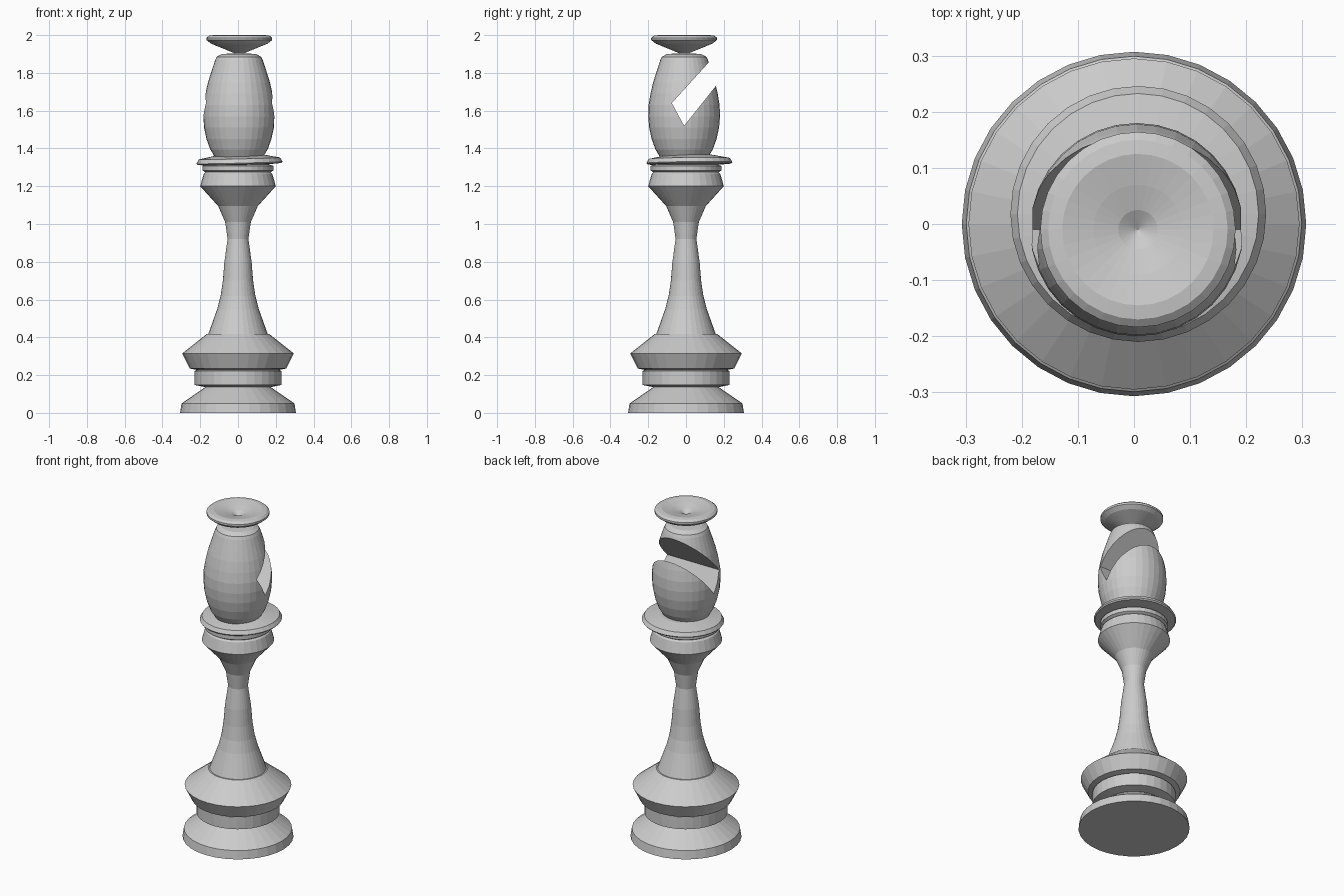
import bpy, bmesh, math
from mathutils import Matrix

if "Cube" in bpy.data.objects:
    bpy.data.objects.remove(bpy.data.objects["Cube"])

SIDES = 32
grey = bpy.data.materials.new("stone grey")
grey.diffuse_color = (0.6, 0.6, 0.6, 1)
grey.use_nodes = True
grey.node_tree.nodes["Principled BSDF"].inputs["Base Color"].default_value = grey.diffuse_color


def finish(name, bm):
    bmesh.ops.recalc_face_normals(bm, faces=bm.faces)
    mesh = bpy.data.meshes.new(name)
    bm.to_mesh(mesh)
    bm.free()
    mesh.materials.append(grey)
    obj = bpy.data.objects.new(name, mesh)
    bpy.context.collection.objects.link(obj)
    return obj


def lathe(name, profile, centre=(0, 0), tilt=None):
    """Revolve (radius, height) points into a closed solid; radius 0 makes a pole."""
    bm = bmesh.new()
    rings = []
    for r, z in profile:
        if r == 0:
            rings.append([bm.verts.new((0, 0, z))])
        else:
            rings.append([bm.verts.new((r * math.cos(2 * math.pi * i / SIDES),
                                        r * math.sin(2 * math.pi * i / SIDES), z))
                          for i in range(SIDES)])
    for a, b in zip(rings, rings[1:]):
        for i in range(SIDES):
            j = (i + 1) % SIDES
            if len(a) == 1:
                bm.faces.new((a[0], b[j], b[i]))
            elif len(b) == 1:
                bm.faces.new((a[i], a[j], b[0]))
            else:
                bm.faces.new((a[i], a[j], b[j], b[i]))
    for ring in (rings[0], rings[-1]):
        if len(ring) > 1:
            bm.faces.new(ring)
    if tilt:
        mid = Matrix.Translation((0, 0, profile[0][1]))
        rot = Matrix.Rotation(tilt[0], 4, 'X') @ Matrix.Rotation(tilt[1], 4, 'Y')
        bm.transform(mid @ rot @ mid.inverted())
    bm.transform(Matrix.Translation((centre[0], centre[1], 0)))
    return finish(name, bm)


# foot and the stacked mouldings above it
lathe("foot", [(0.307, 0), (0.299, 0.05), (0.175, 0.135), (0.165, 0.15)])
lathe("lower_ring", [(0.18, 0.138), (0.23, 0.148), (0.23, 0.222), (0.20, 0.235)])
lathe("base_flange", [(0.22, 0.228), (0.255, 0.235), (0.295, 0.315), (0.165, 0.418)])

# waisted stem flaring into the capital
lathe("stem", [(0.16, 0.41), (0.135, 0.48), (0.11, 0.55), (0.092, 0.62), (0.08, 0.7),
               (0.072, 0.80), (0.055, 0.92), (0.068, 1.01), (0.105, 1.095),
               (0.2, 1.2), (0.182, 1.265), (0.165, 1.28)])
lathe("neck_ring", [(0.165, 1.27), (0.187, 1.283), (0.187, 1.308), (0.15, 1.32)])

# slightly tilted collar disc
lathe("collar", [(0.15, 1.312), (0.222, 1.318), (0.228, 1.325), (0.215, 1.347),
                 (0.13, 1.364)], (0.008, 0.018), (0.012, -0.025))

# egg-shaped head
head = lathe("head", [(0.125, 1.35), (0.152, 1.395), (0.172, 1.45), (0.185, 1.51),
                      (0.19, 1.57), (0.188, 1.63), (0.178, 1.69), (0.164, 1.75),
                      (0.145, 1.81), (0.126, 1.868), (0.118, 1.885), (0.09, 1.9),
                      (0, 1.905)], (0.005, -0.01))

# diagonal slot cut through the back of the head
bm = bmesh.new()
outline = [(-0.075, 1.64), (-0.01, 1.52), (0.305, 1.915), (0.24, 1.987)]
ends = [[bm.verts.new((x, y, z)) for y, z in outline] for x in (-0.4, 0.4)]
for end in ends:
    bm.faces.new(end)
for i in range(4):
    j = (i + 1) % 4
    bm.faces.new((ends[0][i], ends[0][j], ends[1][j], ends[1][i]))
cutter = finish("slot_cutter", bm)
cutter.hide_render = True
cutter.hide_viewport = True
cut = head.modifiers.new("slot", 'BOOLEAN')
cut.operation = 'DIFFERENCE'
cut.solver = 'EXACT'
cut.object = cutter

# dished finial
lathe("finial", [(0.02, 1.895), (0.03, 1.906), (0.15, 1.955), (0.174, 1.974),
                 (0.174, 1.986), (0.16, 1.997), (0.135, 2.0), (0.08, 1.988),
                 (0.035, 1.975), (0, 1.955)], (0.007, -0.01))
